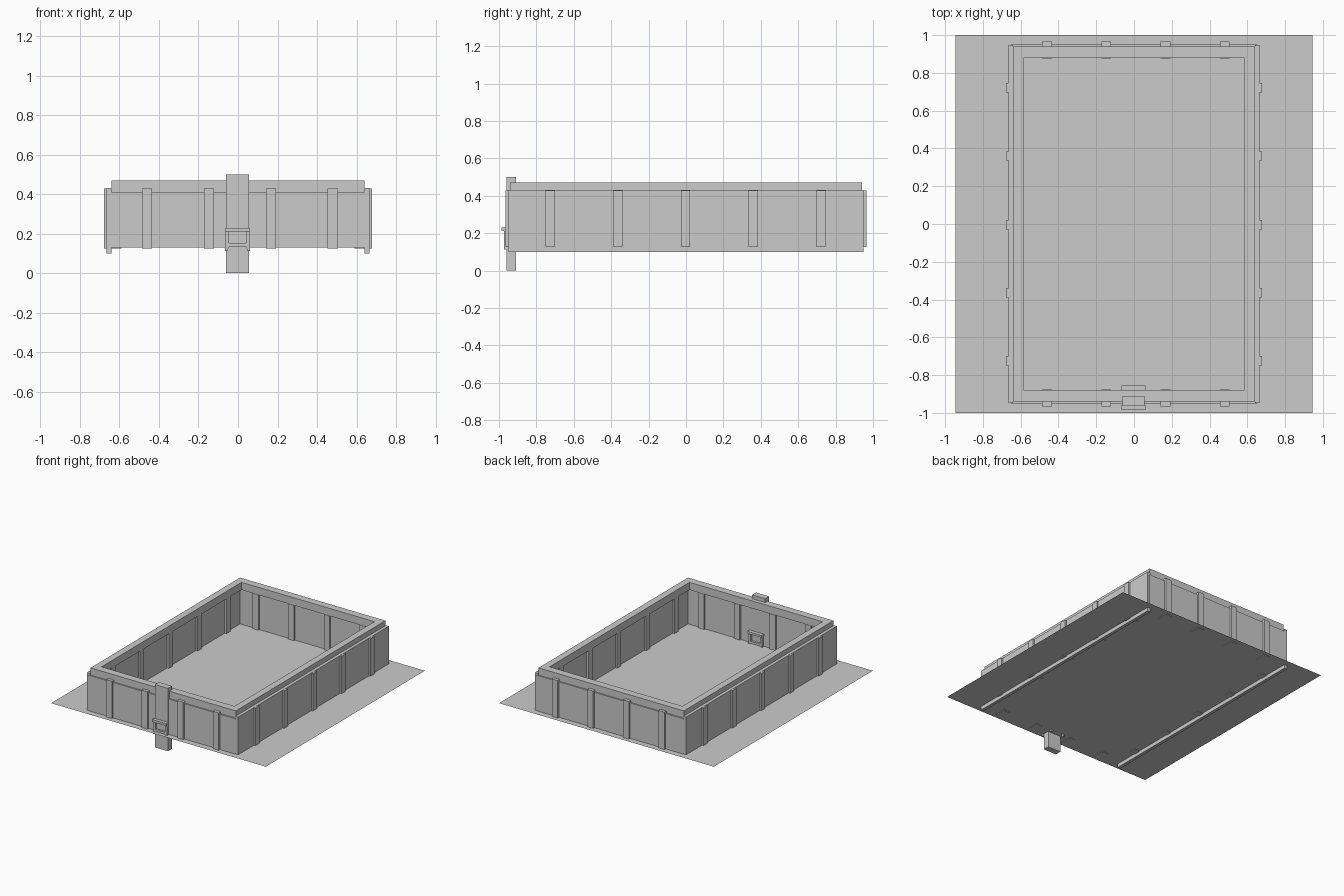
import bpy, bmesh

if "Cube" in bpy.data.objects:
    bpy.data.objects.remove(bpy.data.objects["Cube"])


def mesh_object(name, bm):
    bmesh.ops.recalc_face_normals(bm, faces=bm.faces)
    me = bpy.data.meshes.new(name)
    bm.to_mesh(me)
    bm.free()
    ob = bpy.data.objects.new(name, me)
    bpy.context.collection.objects.link(ob)
    return ob


def add_box(bm, x, y, z):
    """Box from (min, max) pairs."""
    vs = bmesh.ops.create_cube(bm, size=1)["verts"]
    for v in vs:
        v.co = [r[0] if c < 0 else r[1] for c, r in zip(v.co, (x, y, z))]


def box(name, x, y, z):
    bm = bmesh.new()
    add_box(bm, x, y, z)
    return mesh_object(name, bm)


def span(s, a, b):
    return tuple(sorted((s * a, s * b)))


# Ground sheet
bm = bmesh.new()
bm.faces.new([bm.verts.new(p) for p in
              ((-.945, -1, .13), (.945, -1, .13), (.945, 1, .13), (-.945, 1, .13))])
mesh_object("floor_sheet", bm)

# Rectangular top rim
bm = bmesh.new()
loops = []
for hx, hy, z in ((.64, .94, .41), (.64, .94, .47), (.585, .88, .47), (.585, .88, .41)):
    loops.append([bm.verts.new((sx * hx, sy * hy, z))
                  for sx, sy in ((-1, -1), (1, -1), (1, 1), (-1, 1))])
for k in range(4):
    a, b = loops[k], loops[(k + 1) % 4]
    for i in range(4):
        j = (i + 1) % 4
        bm.faces.new((a[i], a[j], b[j], b[i]))
mesh_object("top_rim", bm)

for s, side, end in ((-1, "left", "front"), (1, "right", "back")):
    # Long side walls, with an outer skin that hangs below the floor sheet
    box(side + "_wall_skin", span(s, .64, .665), (-.948, .948), (.10, .43))
    box(side + "_wall_core", span(s, .605, .64), (-.94, .94), (.13, .415))
    # Short end walls
    box(end + "_wall", (-.65, .65), span(s, .89, .95), (.13, .412))
    # Battens pass through the walls and show on both faces
    for i, y in enumerate((-.725, -.365, -.003, .36, .722)):
        box(f"{side}_batten_{i}", span(s, .59, .678), (y - .025, y + .025), (.125, .41))
        box(f"{side}_batten_top_{i}", span(s, .655, .678), (y - .025, y + .025), (.41, .428))
    for i, x in enumerate((-.46, -.147, .167, .48)):
        box(f"{end}_batten_{i}", (x - .026, x + .026), span(s, .877, .965), (.125, .41))
        box(f"{end}_batten_top_{i}", (x - .026, x + .026), span(s, .935, .965), (.41, .428))

# Latch post at the front
box("latch_post", (-.06, .055), (-.96, -.91), (0, .5))


def latch_frame(name, wall_y, d):
    """Open frame with a projecting lip above and two tapered feet below."""
    bm = bmesh.new()
    body = tuple(sorted((wall_y, wall_y + d * .017)))
    lip = tuple(sorted((wall_y, wall_y + d * .029)))
    add_box(bm, (-.062, -.045), body, (.135, .215))
    add_box(bm, (.04, .057), body, (.135, .215))
    add_box(bm, (-.045, .04), body, (.135, .152))
    add_box(bm, (-.065, .06), lip, (.212, .23))
    for s in (-1, 1):
        prof = [(s * .0625, .135), (s * .0625, .112), (s * .052, .112), (s * .043, .135)]
        f = bm.faces.new([bm.verts.new((x - .0025, wall_y, z)) for x, z in prof])
        ext = bmesh.ops.extrude_face_region(bm, geom=[f], use_keep_orig=True)["geom"]
        for v in ext:
            if isinstance(v, bmesh.types.BMVert):
                v.co.y += d * .017
    return mesh_object(name, bm)


latch_frame("outer_latch_frame", -.957, -1)
latch_frame("inner_latch_frame", -.885, 1)
